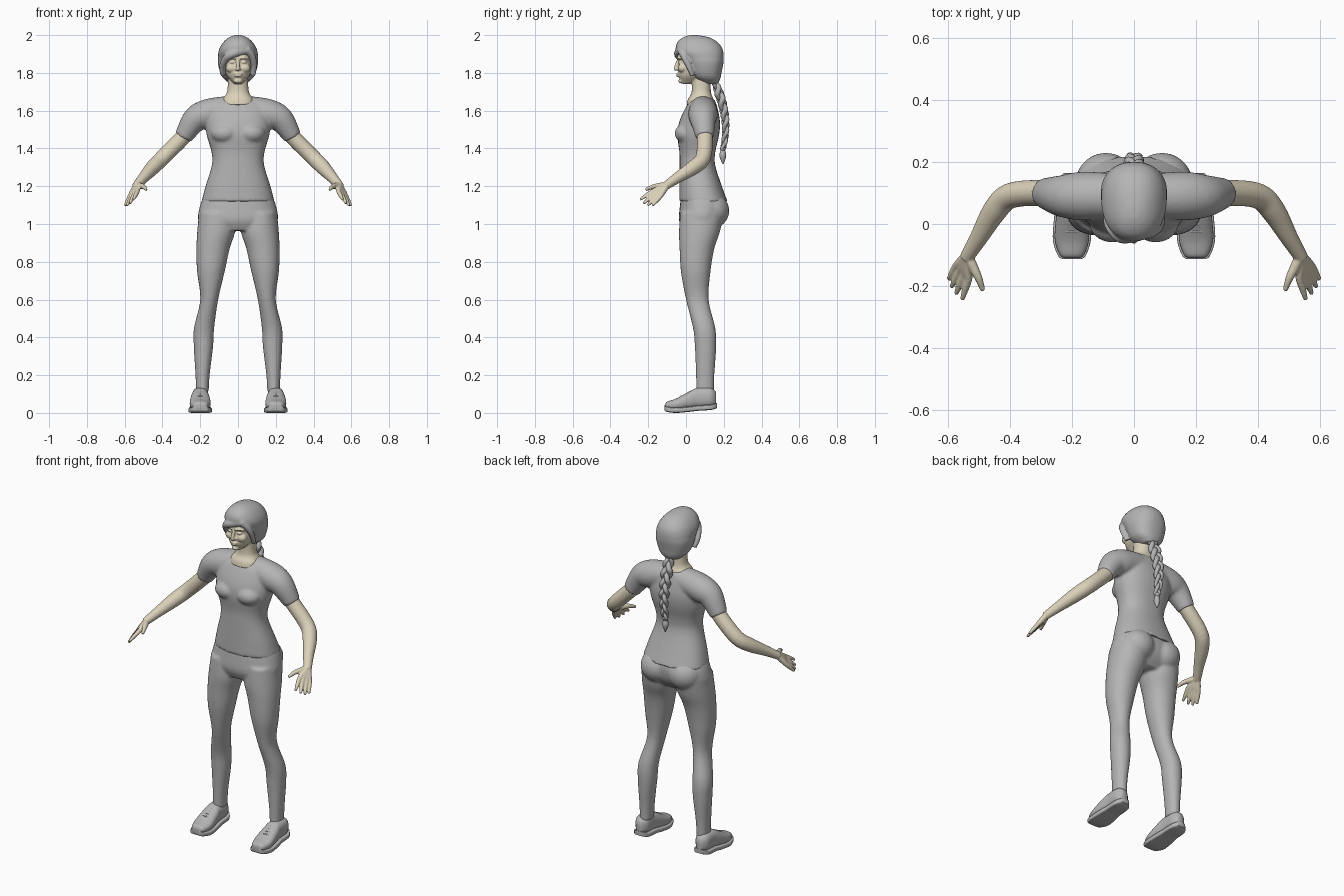
import bpy, bmesh, math
from mathutils import Vector, Matrix

if "Cube" in bpy.data.objects:
    bpy.data.objects.remove(bpy.data.objects["Cube"])


def material(name, red, green, blue):
    mat = bpy.data.materials.new(name)
    mat.use_nodes = True
    colour = (red, green, blue, 1)
    mat.diffuse_color = colour
    mat.node_tree.nodes["Principled BSDF"].inputs["Base Color"].default_value = colour
    return mat


GREY = material("soft grey", .46, .46, .46)
SKIN = material("pale skin", .71, .64, .49)


def spline(before, start, end, after, t):
    tangent_in, tangent_out = (end - before) / 2, (after - start) / 2
    ease = t * t * (3 - 2 * t)
    return (start + (end - start) * ease + tangent_in * t * (1 - t) ** 2
            - tangent_out * t * t * (1 - t))


def resample(rows, steps):
    """Smooth curve through rows of numbers."""
    out = []
    last = len(rows) - 1
    for i in range(last):
        near = (rows[max(0, i - 1)], rows[i], rows[i + 1], rows[min(last, i + 2)])
        for step in range(steps):
            out.append([spline(*values, step / steps) for values in zip(*near)])
    return out + [list(rows[last])]


def circle(count):
    angles = [math.tau * k / count for k in range(count)]
    return [(math.cos(a), math.sin(a)) for a in angles]


def bridge(bm, rings):
    """Join rings of points into a capped skin."""
    loops = [[bm.verts.new(point) for point in ring] for ring in rings]
    for low, high in zip(loops, loops[1:]):
        for i in range(len(low)):
            bm.faces.new((low[i - 1], low[i], high[i], high[i - 1]))
    bm.faces.new(loops[0])
    bm.faces.new(loops[-1])


def loft(bm, rows, axis="z", power=2.3, steps=6):
    """Rows are (position, left, right, near, far) of a rounded section."""
    def bulge(value):
        return math.copysign(abs(value) ** (2 / power), value)

    rings = []
    for along, left, right, near, far in resample(rows, steps):
        ring = []
        for c, s in circle(32):
            u = (left + right) / 2 + (right - left) / 2 * bulge(c)
            v = (near + far) / 2 + (far - near) / 2 * bulge(s)
            ring.append((u, v, along) if axis == "z" else (u, along, v))
        rings.append(ring)
    bridge(bm, rings)


def centred(rows, middle=0):
    """Rows are (position, half width, near, far)."""
    return [(along, middle - half, middle + half, near, far) for along, half, near, far in rows]


def tube(bm, rows, sides=16, steps=5):
    """Rows are (x, y, z, radius)."""
    rows = resample(rows, steps)
    path = [Vector(row[:3]) for row in rows]
    side, rings = None, []
    for i, point in enumerate(path):
        along = (path[min(i + 1, len(path) - 1)] - path[max(i - 1, 0)]).normalized()
        side = (side - along * side.dot(along)).normalized() if side else along.orthogonal().normalized()
        up = along.cross(side)
        radius = rows[i][-1]
        rings.append([point + radius * (side * c + up * s) for c, s in circle(sides)])
    bridge(bm, rings)


def ball(bm, centre, radii):
    place = Matrix.Translation(centre) @ Matrix.Diagonal((*radii, 1))
    bmesh.ops.create_uvsphere(bm, u_segments=20, v_segments=12, radius=1, matrix=place)


def mirror(bm):
    """Copy everything so far to the other side."""
    copy = bmesh.ops.duplicate(bm, geom=bm.verts[:] + bm.edges[:] + bm.faces[:])["geom"]
    for item in copy:
        if isinstance(item, bmesh.types.BMVert):
            item.co.x = -item.co.x


def finish(name, bm, mat, voxel=None, relax=4):
    bmesh.ops.recalc_face_normals(bm, faces=bm.faces[:])
    mesh = bpy.data.meshes.new(name)
    bm.to_mesh(mesh)
    bm.free()
    mesh.materials.append(mat)
    part = bpy.data.objects.new(name, mesh)
    bpy.context.collection.objects.link(part)
    if voxel:  # fuse the overlapping volumes into one surface
        fuse = part.modifiers.new("fuse", "REMESH")
        fuse.mode = "VOXEL"
        fuse.voxel_size = voxel
        fuse.use_smooth_shade = True
        smooth = part.modifiers.new("relax", "SMOOTH")
        smooth.factor = .5
        smooth.iterations = relax
    else:
        bpy.ops.object.select_all(action="DESELECT")
        part.select_set(True)
        bpy.context.view_layer.objects.active = part
        bpy.ops.object.shade_smooth_by_angle(angle=math.radians(50))


# Shirt: sleeve and bust mirrored, then the trunk
bm = bmesh.new()
tube(bm, [(-.01, .09, 1.61, .07), (.08, .09, 1.6, .075), (.17, .09, 1.58, .078),
          (.23, .09, 1.55, .068), (.29, .1, 1.46, .048)], sides=24)
ball(bm, (.07, .005, 1.48), (.075, .065, .055))
mirror(bm)
loft(bm, centred([(1.12, .193, -.036, .22), (1.2, .172, -.035, .19), (1.31, .139, -.034, .155),
                  (1.38, .14, -.035, .155), (1.47, .166, -.046, .175), (1.54, .17, -.036, .18),
                  (1.62, .155, 0, .165), (1.66, .1, .03, .15)]))
finish("shirt", bm, GREY, voxel=.008)

# Trousers: leg and seat mirrored, then the hips
bm = bmesh.new()
loft(bm, [(1.06, .02, .206, -.03, .2), (.96, .016, .216, -.037, .18), (.87, .044, .22, -.034, .15),
          (.75, .07, .217, -.027, .13), (.6, .105, .2, 0, .12), (.45, .126, .233, .037, .155),
          (.35, .132, .234, .047, .16), (.2, .15, .225, .053, .15), (.11, .155, .222, .054, .148)],
     power=2.1)
ball(bm, (.09, .13, 1.07), (.1, .1, .095))
mirror(bm)
loft(bm, centred([(1.16, .178, -.024, .195), (1.09, .203, -.033, .21), (1.02, .21, -.037, .195),
                  (.965, .16, -.015, .15)]))
finish("trousers", bm, GREY, voxel=.008)

# Arms with palms, four fanned fingers and a thumb
bm = bmesh.new()
tube(bm, [(.22, .09, 1.54, .044), (.3, .1, 1.45, .042), (.4, .09, 1.35, .041),
          (.45, .04, 1.3, .039), (.5, -.045, 1.245, .029), (.54, -.11, 1.2, .022)], sides=24)
wrist = Vector((.536, -.1, 1.207))
for i in range(4):
    spread = i / 3
    knuckle = Vector((.533, -.177, 1.172)).lerp((.573, -.137, 1.145), spread)
    tip = Vector((.553, -.243, 1.13)).lerp((.597, -.178, 1.098), spread)
    tip += Vector((.006, -.004, -.012)) * math.sin(math.pi * spread)
    tube(bm, [(*wrist, .017), (*wrist.lerp(knuckle, .6), .0155), (*knuckle, .0125),
              (*knuckle.lerp(tip, .5), .011), (*tip, .007)])
tube(bm, [(*wrist, .017), (.518, -.138, 1.202, .016), (.5, -.175, 1.197, .0125),
          (.486, -.214, 1.182, .008)])
mirror(bm)
finish("arms", bm, SKIN, voxel=.0042, relax=2)

# Head and neck: eye, cheek and brow mirrored, then the skull, neck, nose, lips and chin
bm = bmesh.new()
ball(bm, (.031, -.032, 1.856), (.016, .01, .007))
ball(bm, (.034, -.018, 1.825), (.032, .025, .025))
tube(bm, [(.012, -.045, 1.876, .006), (.034, -.04, 1.88, .006), (.056, -.024, 1.874, .005)])
mirror(bm)
loft(bm, centred([(1.742, .02, -.02, .03), (1.78, .056, -.038, .11), (1.81, .068, -.041, .14),
                  (1.86, .078, -.037, .165), (1.89, .081, -.045, .17), (1.95, .07, -.03, .155),
                  (1.98, .03, .01, .11)]))
loft(bm, centred([(1.63, .09, .003, .15), (1.66, .083, .01, .145), (1.7, .058, .03, .132),
                  (1.79, .052, .03, .13)]))
tube(bm, [(0, -.038, 1.875, .008), (0, -.054, 1.825, .01), (0, -.05, 1.815, .008)])
ball(bm, (0, -.046, 1.82), (.017, .009, .008))
for height, width in ((1.795, .024), (1.784, .02)):
    ball(bm, (0, -.04, height), (width, .011, .0055))
ball(bm, (0, -.027, 1.757), (.022, .014, .012))
finish("head", bm, SKIN, voxel=.0045, relax=2)

# Hair cap with a fringe swept to one side
bm = bmesh.new()
loft(bm, centred([(1.742, .042, .09, .168), (1.77, .077, .045, .182), (1.8, .094, .022, .188),
                  (1.85, .106, 0, .198), (1.88, .106, -.02, .2), (1.91, .104, -.05, .198),
                  (1.94, .093, -.054, .187), (1.97, .071, -.04, .158), (1.99, .044, -.012, .115),
                  (2, .016, .02, .06)]))
tube(bm, [(.06, -.02, 1.925, .022), (-.03, -.042, 1.9, .022), (-.066, -.02, 1.872, .02),
          (-.084, .01, 1.83, .016), (-.08, .035, 1.785, .012)])
tube(bm, [(.045, -.028, 1.925, .022), (.074, -.012, 1.89, .018), (.086, .012, 1.84, .015),
          (.08, .035, 1.785, .012)])
finish("hair", bm, GREY, voxel=.006)

# Braid of three woven strands, with a tie and a loose tuft
bm = bmesh.new()
turns, count = 2, 80
for strand in range(3):
    rows = []
    for i in range(count + 1):
        fall = i / count
        size = (1 - .45 * fall) * min(1, .65 + 2 * fall)
        phase = math.tau * (turns * fall + strand / 3)
        rows.append((.023 * size * math.sin(phase),
                     .155 + .055 * math.sin(2.3 * fall) + .012 * size * math.sin(2 * phase),
                     1.75 - .35 * fall, .0175 * size))
    tube(bm, rows, sides=10, steps=1)
tube(bm, [(0, .195, 1.41, .011), (0, .195, 1.4, .016), (0, .195, 1.385, .011)])
tube(bm, [(0, .195, 1.395, .01), (0, .195, 1.36, .018), (0, .196, 1.318, .003)])
finish("braid", bm, GREY)

# Shoe uppers
uppers = [(-.11, .02, .028, .045), (-.1, .038, .02, .06), (-.05, .055, .014, .077),
          (.02, .051, .02, .115), (.06, .045, .025, .132), (.13, .042, .03, .133),
          (.16, .02, .04, .11)]
bm = bmesh.new()
loft(bm, centred(uppers, middle=.2), axis="y", power=2.5)
mirror(bm)
finish("shoe_uppers", bm, GREY)

# Soles follow the outline of the uppers, slightly wider
bm = bmesh.new()
soles = [(y * 1.03, half + .006, low - .014, low + .014) for y, half, low, high in uppers]
loft(bm, centred(soles, middle=.2), axis="y", power=6)
mirror(bm)
finish("shoe_soles", bm, GREY)

# Laces climbing the tongue
bm = bmesh.new()
for i in range(4):
    y, z = -.025 + .017 * i, .089 + .0085 * i
    tube(bm, [(.2 + dx, y, z - abs(dx) / 4, .004) for dx in (-.027, 0, .027)], sides=8)
mirror(bm)
finish("laces", bm, GREY)
